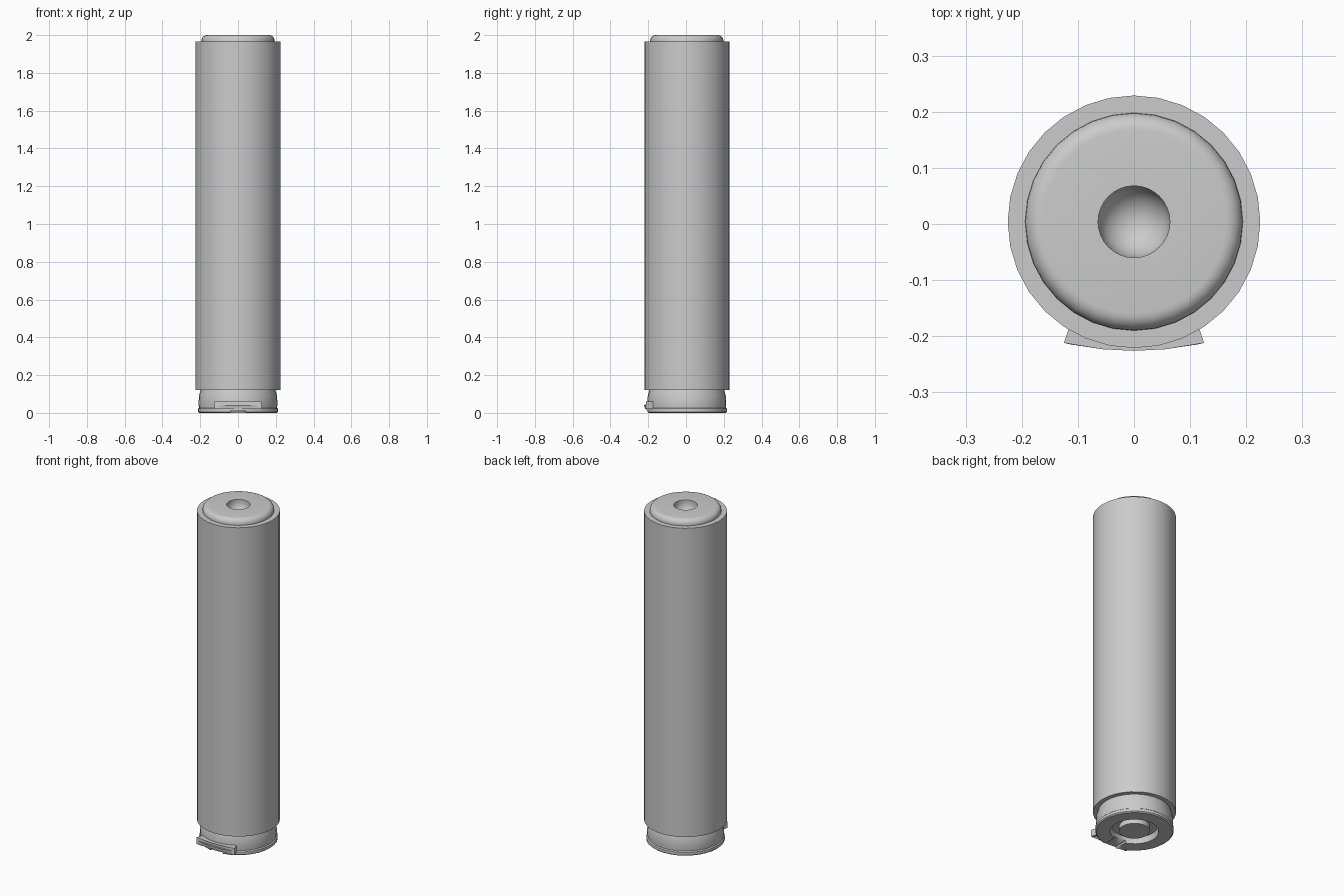
import bpy, bmesh, math
from mathutils import Vector

if "Cube" in bpy.data.objects:
    bpy.data.objects.remove(bpy.data.objects["Cube"])

CY = 0.004  # axis offset: the front clip sticks out past the tube


def finish(name, bm, angle=35):
    bmesh.ops.recalc_face_normals(bm, faces=bm.faces)
    me = bpy.data.meshes.new(name)
    bm.to_mesh(me)
    bm.free()
    ob = bpy.data.objects.new(name, me)
    bpy.context.collection.objects.link(ob)
    bpy.ops.object.select_all(action='DESELECT')
    ob.select_set(True)
    bpy.context.view_layer.objects.active = ob
    bpy.ops.object.shade_smooth_by_angle(angle=math.radians(angle))
    return ob


def lathe(name, profile, sides=32, closed=False):
    """Spin (radius, z) points around the vertical axis."""
    bm = bmesh.new()
    vs = [bm.verts.new((r, CY, z)) for r, z in profile]
    pairs = list(zip(vs, vs[1:])) + ([(vs[-1], vs[0])] if closed else [])
    es = [bm.edges.new(p) for p in pairs]
    bmesh.ops.spin(bm, geom=vs + es, cent=(0, CY, 0), axis=(0, 0, 1),
                   angle=2 * math.pi, steps=sides, use_duplicate=False)
    bmesh.ops.remove_doubles(bm, verts=bm.verts, dist=1e-5)
    return finish(name, bm)


def arc(r, z, rad, a0, a1, n):
    return [(r + rad * math.cos(math.radians(a0 + (a1 - a0) * i / n)),
             z + rad * math.sin(math.radians(a0 + (a1 - a0) * i / n)))
            for i in range(n + 1)]


# Outer tube
lathe("outer_tube", [(0.19, 0.12), (0.225, 0.12), (0.225, 1.965), (0.19, 1.965)],
      closed=True)

# Rounded top plug with a bowl-shaped hole
lathe("top_plug", [(0.0, 1.85), (0.193, 1.85), (0.194, 1.968)]
      + arc(0.164, 1.97, 0.03, 0, 90, 6)
      + [(0.064, 2.0), (0.064, 1.985)]
      + arc(0, 1.985, 0.064, -10, -89.99, 7)[:-1] + [(0.0, 1.921)])

# Flared base with a ring groove around a central disc underneath
base = lathe("base", [
    (0.0, 0.004), (0.083, 0.004), (0.083, 0.035), (0.125, 0.035), (0.132, 0.0),
    (0.206, 0.0), (0.213, 0.006), (0.213, 0.022), (0.207, 0.027),
    (0.209, 0.05), (0.206, 0.095), (0.200, 0.112), (0.196, 0.14), (0.0, 0.14)])

# Slot in the front of the rim, open at the bottom
bm = bmesh.new()
bmesh.ops.create_cube(bm, size=1)
bmesh.ops.scale(bm, vec=(0.08, 0.14, 0.024), verts=bm.verts)
bmesh.ops.translate(bm, vec=(0, -0.18, 0), verts=bm.verts)
cutter = finish("slot_cutter", bm)
mod = base.modifiers.new("slot", 'BOOLEAN')
mod.operation = 'DIFFERENCE'
mod.object = cutter
bpy.context.view_layer.objects.active = base
bpy.ops.object.modifier_apply(modifier=mod.name)
bpy.data.objects.remove(cutter)

# Front clip: bowed bracket with a leg at each end
bm = bmesh.new()
outline = [(-0.125, 0.02), (-0.11, 0.02), (-0.11, 0.042), (-0.055, 0.042),
           (0, 0.042), (0.055, 0.042), (0.11, 0.042), (0.11, 0.02),
           (0.125, 0.02), (0.125, 0.06), (0.055, 0.06), (0, 0.06),
           (-0.055, 0.06), (-0.125, 0.06)]
front = [bm.verts.new((x, -0.226 + 0.014 * (x / 0.125) ** 2, z)) for x, z in outline]
back = [bm.verts.new((x * 0.9, -0.195 + 0.02 * (x / 0.125) ** 2, z)) for x, z in outline]
bm.faces.new(front)
bm.faces.new(back[::-1])
n = len(outline)
for i in range(n):
    j = (i + 1) % n
    bm.faces.new((front[i], back[i], back[j], front[j]))
bmesh.ops.triangulate(bm, faces=[f for f in bm.faces if len(f.verts) > 4])
finish("front_clip", bm)
